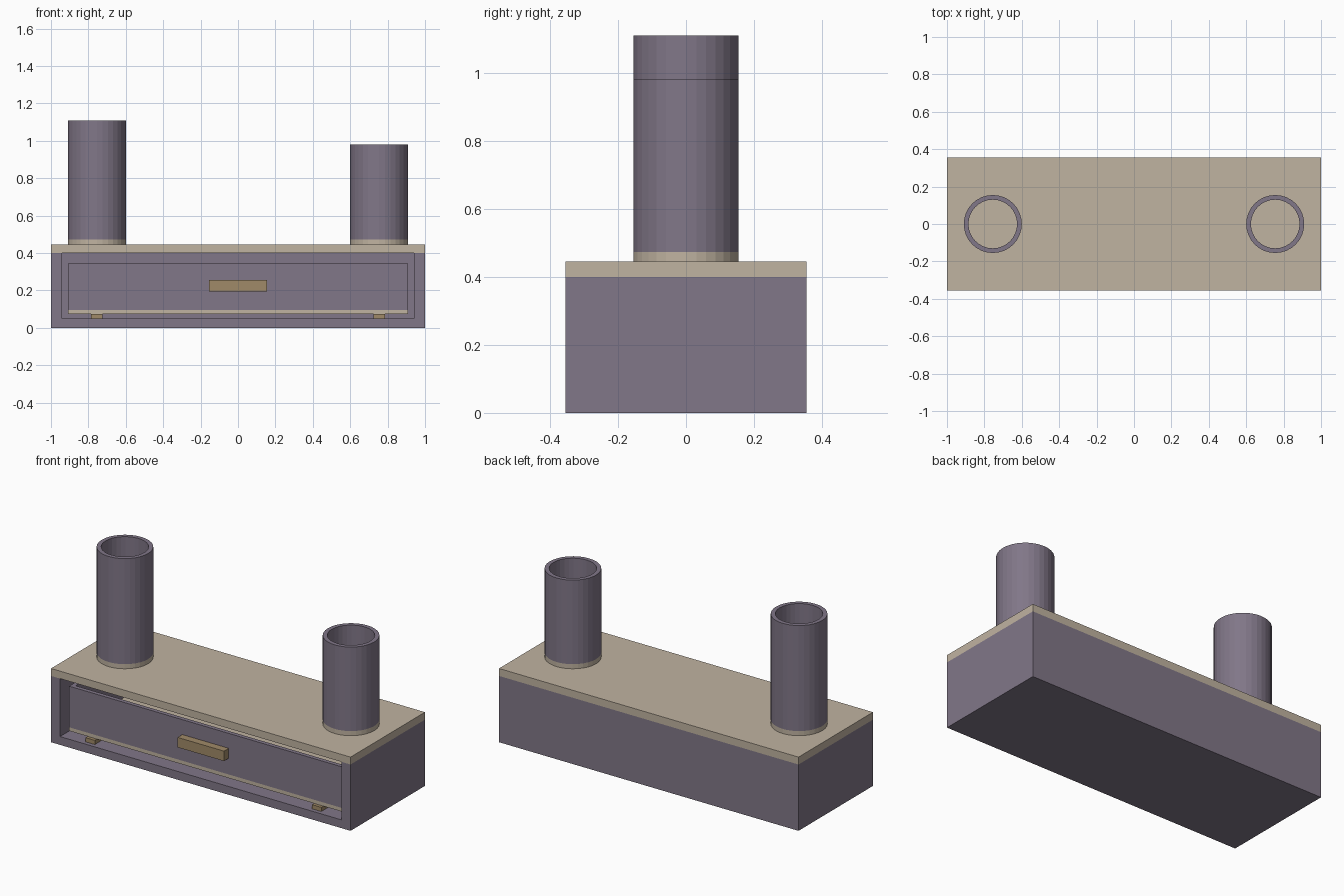
import bpy, bmesh, math

cube = bpy.data.objects.get("Cube")
if cube:
    bpy.data.objects.remove(cube, do_unlink=True)


def material(name, rgb):
    m = bpy.data.materials.new(name)
    m.use_nodes = True
    color = (*rgb, 1)
    m.diffuse_color = color
    m.node_tree.nodes["Principled BSDF"].inputs["Base Color"].default_value = color
    return m


PURPLE = material("muted purple", (0.22, 0.184, 0.246))
BEIGE = material("beige", (0.527, 0.451, 0.356))
WOOD = material("tan wood", (0.352, 0.254, 0.138))


def finish(name, bm, mat):
    bmesh.ops.recalc_face_normals(bm, faces=bm.faces)
    mesh = bpy.data.meshes.new(name)
    bm.to_mesh(mesh)
    bm.free()
    mesh.materials.append(mat)
    obj = bpy.data.objects.new(name, mesh)
    bpy.context.collection.objects.link(obj)
    return obj


def box(name, x, y, z, mat):
    bm = bmesh.new()
    bmesh.ops.create_cube(bm, size=1)
    for v in bm.verts:
        v.co = [r[0] if c < 0 else r[1] for c, r in zip(v.co, (x, y, z))]
    return finish(name, bm, mat)


def lathe(name, profile, x, mat, sides=32):
    # Closed profile of (radius, height) spun round a vertical axis
    bm = bmesh.new()
    verts = [bm.verts.new((r, 0, z)) for r, z in profile]
    edges = [bm.edges.new((verts[i], verts[(i + 1) % len(verts)]))
             for i in range(len(verts))]
    bmesh.ops.spin(bm, geom=verts + edges, cent=(0, 0, 0), axis=(0, 0, 1),
                   angle=math.tau, steps=sides)
    bmesh.ops.remove_doubles(bm, verts=bm.verts, dist=1e-4)
    obj = finish(name, bm, mat)
    obj.location.x = x
    return obj


FRONT, BACK = -0.355, 0.355
BODY_TOP, SLAB_TOP = 0.40, 0.445

# Cabinet shell: U section run from front to back, then closed behind
bm = bmesh.new()
half = [(1, 0), (1, BODY_TOP), (0.94, BODY_TOP), (0.94, 0.05)]
section = half + [(-x, z) for x, z in reversed(half)]
face = bm.faces.new([bm.verts.new((x, FRONT, z)) for x, z in section])
run = bmesh.ops.extrude_face_region(bm, geom=[face], use_keep_orig=True)
for v in run["geom"]:
    if isinstance(v, bmesh.types.BMVert):
        v.co.y = BACK
finish("cabinet_shell", bm, PURPLE)
box("cabinet_back", (-0.94, 0.94), (0.31, BACK), (0.05, BODY_TOP), PURPLE)
box("top_slab", (-1, 1), (FRONT, BACK), (BODY_TOP, SLAB_TOP), BEIGE)

# Drawer: board at the bottom, sides and back, with a coloured front
DRAWER_Y = -0.31
box("drawer_bottom", (-0.91, 0.91), (DRAWER_Y, 0.28), (0.075, 0.097), BEIGE)
box("drawer_front", (-0.91, 0.91), (DRAWER_Y, -0.285), (0.097, 0.345), PURPLE)
box("drawer_back", (-0.91, 0.91), (0.255, 0.28), (0.097, 0.345), BEIGE)
box("drawer_handle", (-0.155, 0.155), (FRONT, DRAWER_Y), (0.195, 0.255), WOOD)

# Parts repeated at each end, with tubes of different height
for side, s, top in (("right", -1, 1.11), ("left", 1, 0.98)):
    xs = sorted((s * 0.91, s * 0.885))
    box(f"drawer_side_{side}", xs, (-0.285, 0.255), (0.097, 0.345), PURPLE)
    xs = sorted((s * 0.725, s * 0.787))
    box(f"drawer_runner_{side}", xs, (-0.33, -0.27), (0.05, 0.075), WOOD)
    lathe(f"tube_collar_{side}",
          [(0, SLAB_TOP), (0.155, SLAB_TOP), (0.155, 0.473), (0, 0.473)],
          s * 0.755, BEIGE)
    lathe(f"tube_{side}",
          [(0.155, 0.473), (0.155, top), (0.13, top), (0.13, 0.473)],
          s * 0.755, PURPLE)
